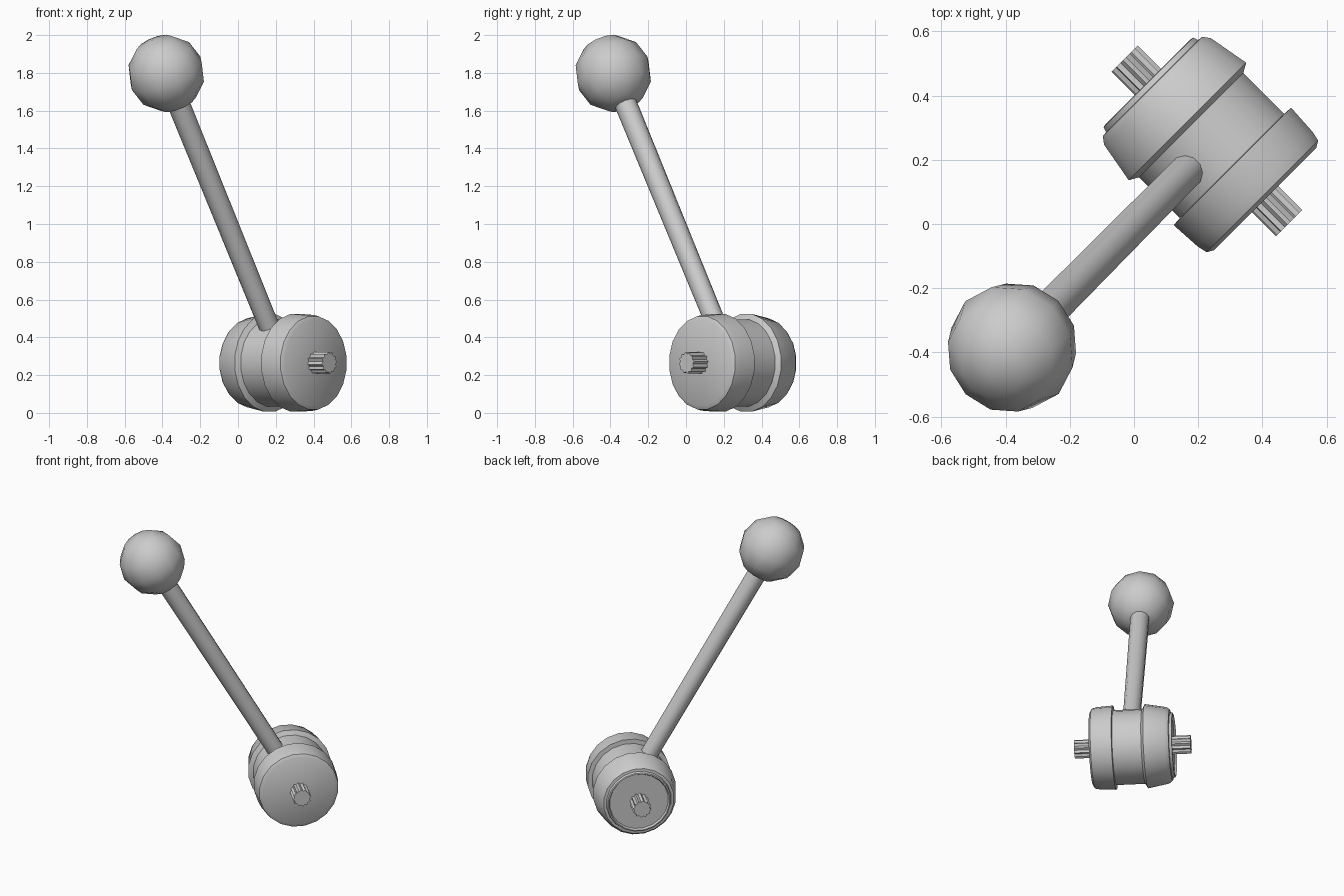
import bpy, bmesh, math
from mathutils import Vector

if "Cube" in bpy.data.objects:
    bpy.data.objects.remove(bpy.data.objects["Cube"])

HUB = Vector((0.243, 0.243, 0.265))
BALL = Vector((-0.38, -0.385, 1.797))
AXLE = Vector((1, -1, 0)).normalized()
ROD = (BALL - HUB).normalized()


def stack(name, rings, origin, axis, sides, angle=35, flute=0.0):
    """Skin circular (or fluted) rings of (height, radius) along an axis."""
    bm = bmesh.new()
    loops = []
    for h, r in rings:
        loop = []
        for i in range(sides):
            a = 2 * math.pi * (i + 0.5) / sides
            rr = r - flute * (i % 2)
            loop.append(bm.verts.new((rr * math.cos(a), rr * math.sin(a), h)))
        loops.append(loop)
    for a, b in zip(loops, loops[1:]):
        for i in range(sides):
            j = (i + 1) % sides
            bm.faces.new((a[i], a[j], b[j], b[i]))
    bm.faces.new(loops[0][::-1])
    bm.faces.new(loops[-1])
    bmesh.ops.recalc_face_normals(bm, faces=bm.faces)
    me = bpy.data.meshes.new(name)
    bm.to_mesh(me)
    bm.free()
    ob = bpy.data.objects.new(name, me)
    bpy.context.collection.objects.link(ob)
    place(ob, origin, axis)
    smooth(ob, angle)
    return ob


def place(ob, origin, axis):
    ob.location = origin
    ob.rotation_euler = axis.to_track_quat('Z', 'Y').to_euler()


def smooth(ob, angle):
    bpy.ops.object.select_all(action='DESELECT')
    ob.select_set(True)
    bpy.context.view_layer.objects.active = ob
    bpy.ops.object.shade_smooth_by_angle(angle=math.radians(angle))


# Pivot hub: tapered disc with end cap, waist, and rounded disc
stack("pivot_hub", [
    (-0.268, 0.185), (-0.282, 0.192), (-0.280, 0.200), (-0.264, 0.205),
    (-0.262, 0.222), (-0.240, 0.238), (-0.108, 0.262), (-0.092, 0.233),
    (0.088, 0.233), (0.090, 0.262), (0.190, 0.256), (0.222, 0.249),
    (0.234, 0.228)], HUB, AXLE, 20)

# Splined axle
stack("splined_axle", [(-0.385, 0.058), (0.340, 0.058)], HUB, AXLE, 24, 20, 0.010)

# Lever rod
length = (BALL - HUB).length
stack("lever_rod", [(0.12, 0.054), (length - 0.12, 0.060)], HUB, ROD, 12, 40)

# Ball knob, pole in line with the rod
bpy.ops.mesh.primitive_uv_sphere_add(segments=12, ring_count=6, radius=0.205)
knob = bpy.context.object
knob.name = "ball_knob"
place(knob, BALL, ROD)
smooth(knob, 40)
